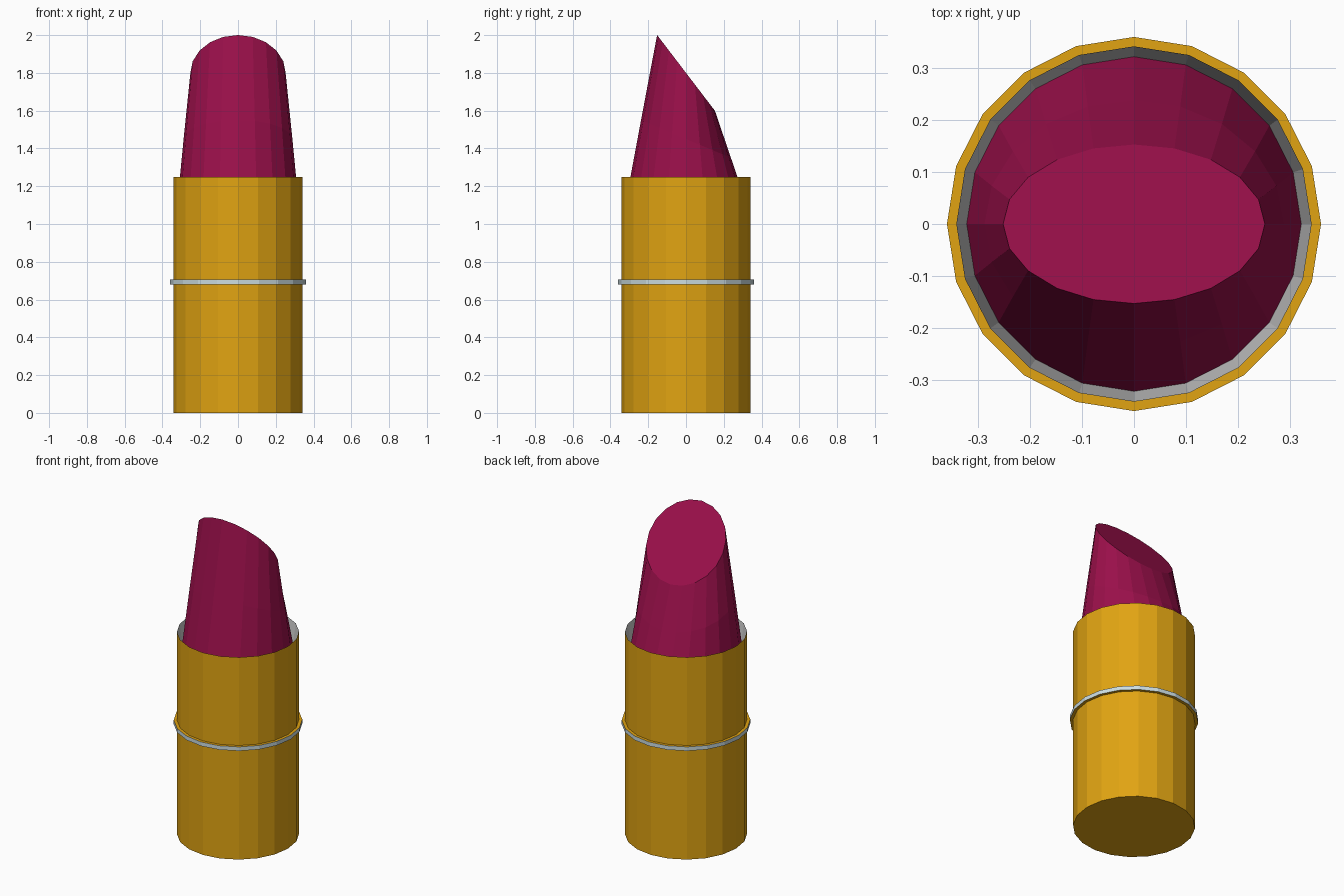
import bpy, bmesh, math

if "Cube" in bpy.data.objects:
    bpy.data.objects.remove(bpy.data.objects["Cube"])

SIDES = 20


def material(name, rgb):
    m = bpy.data.materials.new(name)
    m.diffuse_color = (*rgb, 1)
    m.use_nodes = True
    m.node_tree.nodes["Principled BSDF"].inputs["Base Color"].default_value = m.diffuse_color
    return m


gold = material("gold", (0.75, 0.37, 0.006))
silver = material("silver", (0.60, 0.72, 0.75))
rouge = material("rouge", (0.33, 0.005, 0.07))


def loft(name, rings, mat=None, cap_start=False, cap_end=False, closed=False):
    """Skin a stack of ellipses (rx, ry, z, tilt), z falling by tilt per unit of y."""
    bm = bmesh.new()
    loops = []
    for rx, ry, z, tilt in rings:
        loop = []
        for i in range(SIDES):
            a = 2 * math.pi * i / SIDES
            y = ry * math.sin(a)
            loop.append(bm.verts.new((rx * math.cos(a), y, z - tilt * y)))
        loops.append(loop)
    pairs = list(zip(loops, loops[1:]))
    if closed:
        pairs.append((loops[-1], loops[0]))
    for low, high in pairs:
        for i in range(SIDES):
            j = (i + 1) % SIDES
            bm.faces.new((low[i], low[j], high[j], high[i]))
    if cap_start:
        bm.faces.new(loops[0][::-1])
    if cap_end:
        bm.faces.new(loops[-1])
    mesh = bpy.data.meshes.new(name)
    bm.to_mesh(mesh)
    bm.free()
    if mat:
        mesh.materials.append(mat)
    ob = bpy.data.objects.new(name, mesh)
    bpy.context.collection.objects.link(ob)
    return ob


def circle(r, z):
    return (r, r, z, 0)


# Gold tube, closed underneath and open at the top
loft("case", [circle(0.342, 0), circle(0.342, 1.25)], gold, cap_start=True)

# Grey tapered lining inside the mouth of the tube
loft("case_lining", [circle(0.342, 1.25), circle(0.322, 1.10)])

# Thin trim ring: gold top and underside, silver outer edge
ring = loft("trim_ring", [circle(0.341, 0.68), circle(0.36, 0.68),
                          circle(0.36, 0.705), circle(0.341, 0.705)], gold)
ring.data.materials.append(silver)
for p in ring.data.polygons:
    if abs(p.normal.z) < 0.5:
        p.material_index = 1

# Lipstick: round base blending into a slanted oval tip
loft("lipstick", [circle(0.322, 1.10),
                  (0.288, 0.238, 1.45, 0.42),
                  (0.252, 0.153, 1.80, 1.31)], rouge, cap_end=True)
